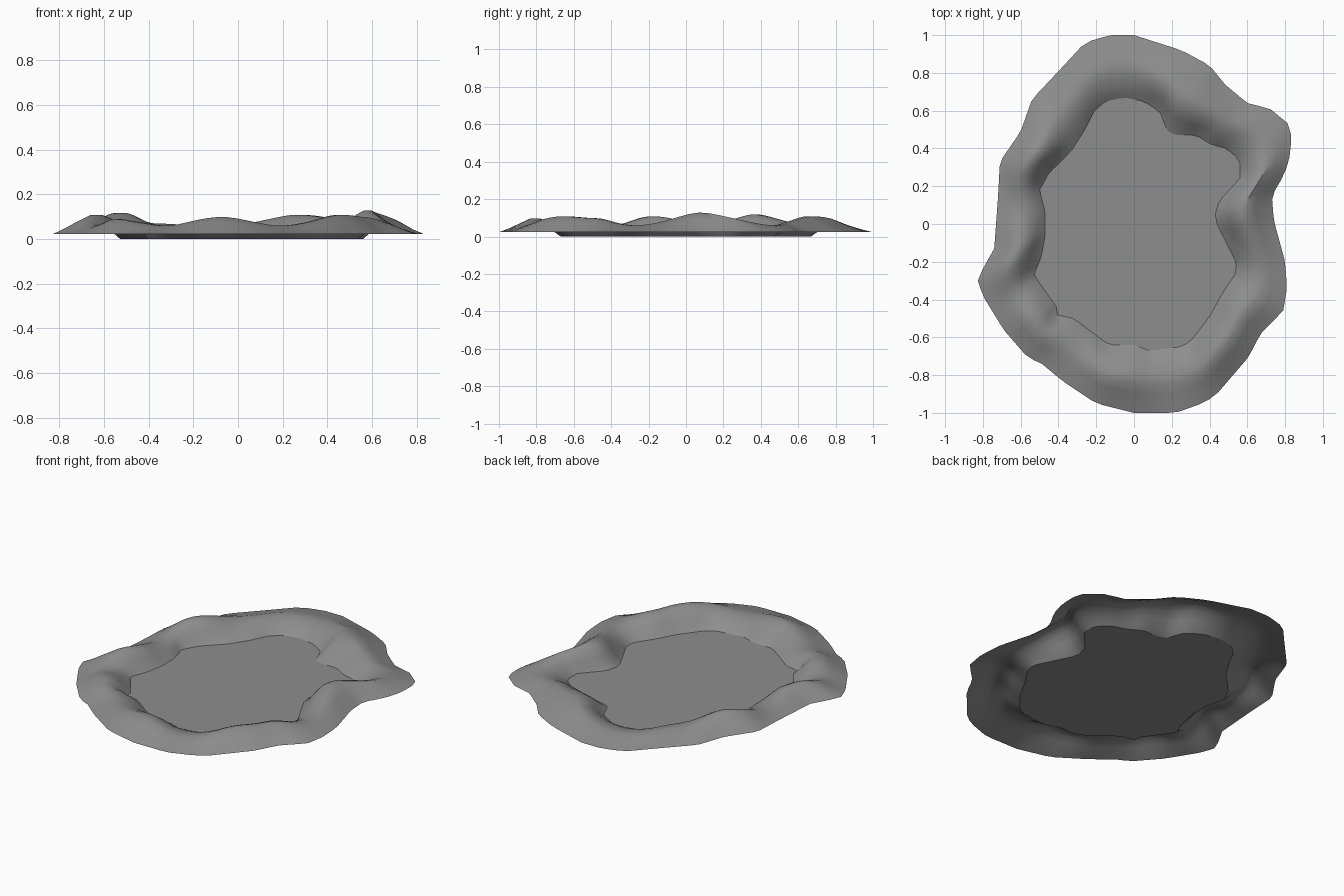
import bpy
import bmesh
import math

default_cube = bpy.data.objects.get("Cube")
if default_cube:
    bpy.data.objects.remove(default_cube, do_unlink=True)

# Outlines in hundredths of a unit, anticlockwise from the east side
OUTER = [(74, 2), (73, 15), (80, 27), (83, 38), (83, 52), (72, 61), (60, 64),
         (48, 74), (40, 84), (25, 92), (0, 100), (-13, 100), (-26, 96),
         (-38, 83), (-54, 66), (-60, 49), (-71, 33), (-72, 14), (-74, -13),
         (-83, -29), (-80, -38), (-69, -56), (-56, -71), (-50, -73),
         (-38, -83), (-20, -95), (0, -100), (22, -100), (36, -95), (43, -91),
         (61, -70), (67, -58), (79, -46), (81, -34), (80, -20)]
INNER = [(43, 5), (45, 12), (56, 24), (56, 34), (49, 40), (41, 42), (33, 47),
         (22, 47), (16, 50), (16, 56), (13, 60), (5, 65), (-5, 67), (-15, 65),
         (-21, 60), (-26, 50), (-33, 39), (-45, 27), (-50, 18), (-47, 6),
         (-47, -6), (-49, -17), (-53, -27), (-41, -44), (-41, -48),
         (-32, -50), (-16, -62), (-13, -64), (0, -64), (8, -67), (25, -65),
         (30, -62), (40, -49), (46, -38), (54, -26), (54, -20), (44, 0)]
# Crest height of the bank, as (degrees, hundredths)
CREST = [(8, 13), (35, 6), (68, 11), (95, 6), (122, 7), (145, 12), (170, 6),
         (196, 11), (211, 6), (223, 9), (245, 6), (265, 10), (283, 6),
         (305, 11), (318, 10), (338, 6)]
# Bank section: fraction across, fraction of crest height above the lip
SECTION = [(0.1, 0.0), (0.2, 0.42), (0.32, 0.8), (0.44, 0.98),
           (0.55, 0.98), (0.7, 0.66), (0.85, 0.3), (1.0, 0.0)]
LIP = 0.023
STATIONS = 108


def radius_at(outline, angle):
    """Distance from the centre to a closed outline along one direction."""
    dx, dy = math.cos(angle), math.sin(angle)
    best = 0.0
    for (ax, ay), (bx, by) in zip(outline, outline[1:] + outline[:1]):
        side_a = dx * ay - dy * ax
        side_b = dx * by - dy * bx
        if side_a * side_b <= 0 and side_a != side_b:
            t = side_a / (side_a - side_b)
            along = dx * (ax + t * (bx - ax)) + dy * (ay + t * (by - ay))
            best = max(best, along)
    return best / 100


def crest_at(angle):
    """Smoothly blended crest height between neighbouring knolls and dips."""
    degrees = math.degrees(angle)
    for (a, low), (b, high) in zip(CREST, CREST[1:] + CREST[:1]):
        span = (b - a) % 360
        offset = (degrees - a) % 360
        if offset < span:
            t = offset / span
            t = t * t * (3 - 2 * t)
            return (low + t * (high - low)) / 100
    return LIP


def make_object(name, bm, material):
    mesh = bpy.data.meshes.new(name)
    bm.to_mesh(mesh)
    bm.free()
    obj = bpy.data.objects.new(name, mesh)
    bpy.context.collection.objects.link(obj)
    mesh.materials.append(material)
    bpy.ops.object.select_all(action="DESELECT")
    obj.select_set(True)
    bpy.context.view_layer.objects.active = obj
    bpy.ops.object.shade_smooth_by_angle(angle=math.radians(40))
    return obj


stone = bpy.data.materials.new("stone grey")
stone.use_nodes = True
grey = (0.27, 0.27, 0.27, 1)
stone.diffuse_color = grey
stone.node_tree.nodes["Principled BSDF"].inputs["Base Color"].default_value = grey

# Bank: an open shell lofted around the basin
bank = bmesh.new()
floor = bmesh.new()
loops = []
floor_rim = []
for i in range(STATIONS):
    angle = math.tau * i / STATIONS
    near, far = radius_at(INNER, angle), radius_at(OUTER, angle)
    rise = crest_at(angle) - LIP
    dx, dy = math.cos(angle), math.sin(angle)
    foot = (near * dx, near * dy, 0)
    floor_rim.append(floor.verts.new(foot))
    loop = [bank.verts.new(foot)]
    for across, height in SECTION:
        r = near + across * (far - near)
        loop.append(bank.verts.new((r * dx, r * dy, LIP + height * rise)))
    loops.append(loop)
for here, after in zip(loops, loops[1:] + loops[:1]):
    for k in range(len(SECTION)):
        bank.faces.new((here[k], here[k + 1], after[k + 1], after[k]))
make_object("bank", bank, stone)

# Floor: the flat bottom of the basin
floor.faces.new(floor_rim)
make_object("basin_floor", floor, stone)
